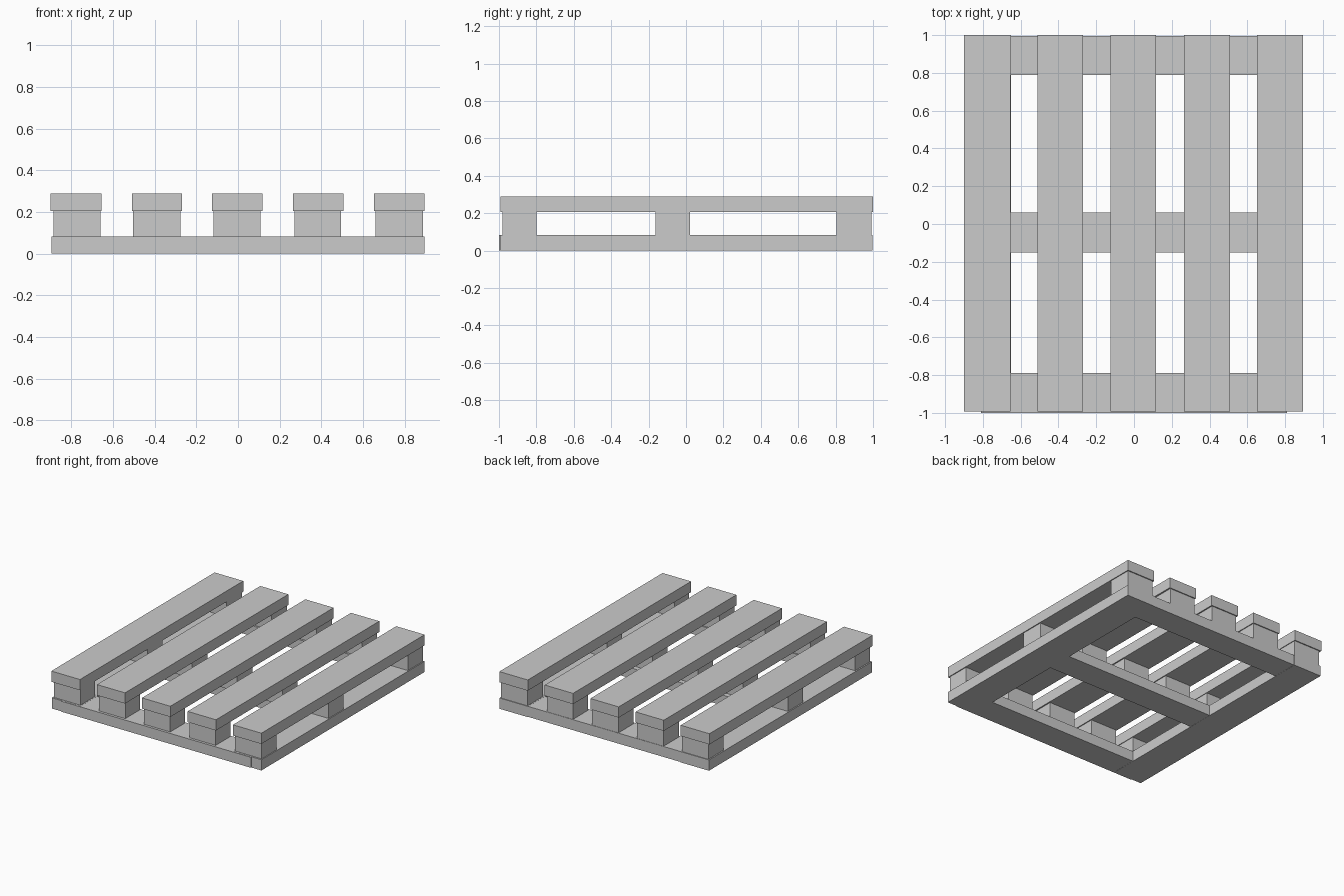
import bpy

if "Cube" in bpy.data.objects:
    bpy.data.objects.remove(bpy.data.objects["Cube"])


def box(name, x0, x1, y0, y1, z0, z1):
    """Axis-aligned board from its limits."""
    bpy.ops.mesh.primitive_cube_add(
        size=1, location=((x0 + x1) / 2, (y0 + y1) / 2, (z0 + z1) / 2))
    ob = bpy.context.object
    ob.name = name
    ob.scale = (x1 - x0, y1 - y0, z1 - z0)
    bpy.ops.object.transform_apply(location=False, rotation=False, scale=True)
    return ob


Z_BASE, Z_BLOCK, Z_TOP = 0.083, 0.205, 0.288

# five top slats running front to back
slats = [(-0.90, -0.655), (-0.51, -0.27), (-0.125, 0.117),
         (0.265, 0.507), (0.652, 0.895)]
for i, (x0, x1) in enumerate(slats):
    box(f"top_slat_{i + 1}", x0, x1, -0.993, 1.0, Z_BLOCK, Z_TOP)

# spacer blocks, slightly narrower than the slats, in three rows
columns = [(-0.885, -0.66), (-0.503, -0.277), (-0.117, 0.107),
           (0.272, 0.495), (0.66, 0.888)]
rows = {"front": (-0.98, -0.80), "middle": (-0.163, 0.022), "back": (0.805, 0.992)}
for row, (y0, y1) in rows.items():
    for i, (x0, x1) in enumerate(columns):
        box(f"{row}_block_{i + 1}", x0, x1, y0, y1, Z_BASE - 0.003, Z_BLOCK + 0.001)

# bottom side runners
for side, (x0, x1) in {"left": (-0.895, -0.652), "right": (0.652, 0.895)}.items():
    box(f"{side}_runner", x0, x1, -0.993, 0.998, 0, Z_BASE)

# bottom cross boards, let into the runners
cross = {"front": (-1.0, -0.79), "middle": (-0.15, 0.06), "back": (0.79, 0.995)}
for row, (y0, y1) in cross.items():
    box(f"{row}_cross_board", -0.81, 0.81, y0, y1, 0.001, Z_BASE - 0.001)
